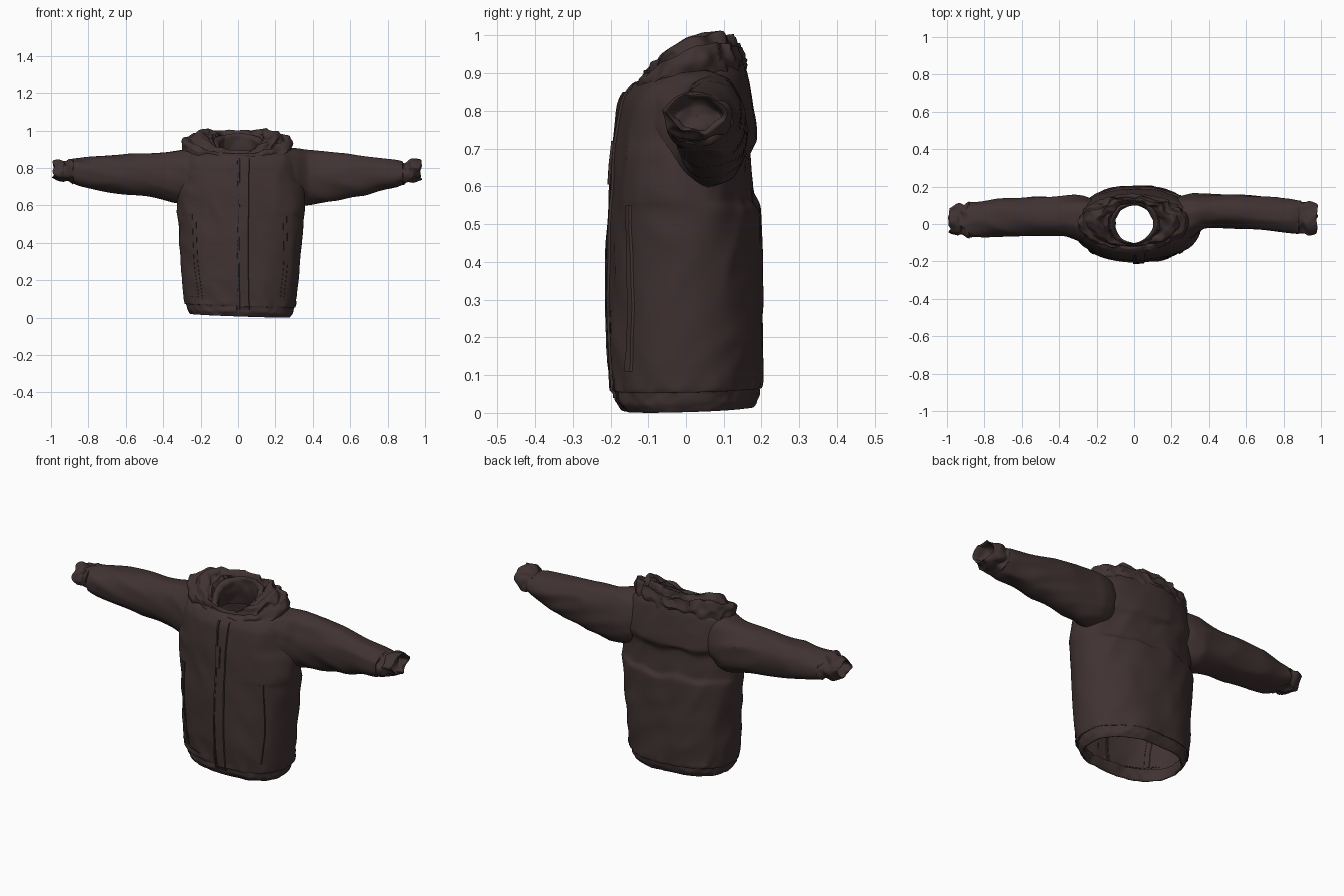
import bpy, bmesh, math
from mathutils import Vector, noise
from mathutils.bvhtree import BVHTree

cloth = bpy.data.materials.new("dark brown cloth")
cloth.diffuse_color = (0.052, 0.032, 0.032, 1)


def finish(name, bm, angle=40):
    bmesh.ops.recalc_face_normals(bm, faces=bm.faces)
    mesh = bpy.data.meshes.new(name)
    bm.to_mesh(mesh)
    bm.free()
    ob = bpy.data.objects.new(name, mesh)
    bpy.context.collection.objects.link(ob)
    mesh.materials.append(cloth)
    bpy.ops.object.select_all(action='DESELECT')
    bpy.context.view_layer.objects.active = ob
    ob.select_set(True)
    bpy.ops.object.shade_smooth_by_angle(angle=math.radians(angle))
    return ob


def resample(keys, n):
    """Smooth in-between rows for a table of ring sizes."""
    out = []
    for i in range(len(keys) - 1):
        p = [keys[max(i - 1, 0)], keys[i], keys[i + 1], keys[min(i + 2, len(keys) - 1)]]
        for k in range(n):
            t = k / n
            row = []
            for a, b, c, d in zip(*p):
                m1, m2 = (c - a) * 0.35, (d - b) * 0.35
                row.append((2*t**3 - 3*t**2 + 1) * b + (t**3 - 2*t**2 + t) * m1
                           + (3*t**2 - 2*t**3) * c + (t**3 - t**2) * m2)
            out.append(row)
    return out + [list(keys[-1])]


def loft(rings):
    bm = bmesh.new()
    rows = [[bm.verts.new(p) for p in r] for r in rings]
    n = len(rows[0])
    for a, b in zip(rows, rows[1:]):
        for j in range(n):
            bm.faces.new((a[j], a[(j + 1) % n], b[(j + 1) % n], b[j]))
    return bm


def spow(v, e):
    return math.copysign(abs(v) ** e, v)


def upright_rings(keys, sub, n, wrinkle):
    """Rows are z, x left, x right, y front, y back, tilt, squareness."""
    rings = []
    for z, xl, xr, yf, yb, tilt, e in resample(keys, sub):
        ring = []
        for j in range(n):
            a = 2 * math.pi * j / n
            c, s = spow(math.cos(a), e), spow(math.sin(a), e)
            x = (xl + xr) / 2 + c * (xr - xl) / 2
            y = (yf + yb) / 2 + s * (yb - yf) / 2
            p = Vector((x, y, z + tilt * y))
            ring.append(p + wrinkle(p, Vector((c, s, 0)).normalized()))
        rings.append(ring)
    return rings


def ridge(v):
    return 0.5 - abs(noise.noise(v)) * 2


# Body: open hem, turned-in edge, sagging back yoke
def body_wrinkle(p, out):
    w = 0.008 * noise.noise(Vector((p.x * 7, p.y * 7, p.z * 3 + 4)))
    w += 0.006 * ridge(Vector((p.x * 8 + p.z * 4, p.y * 8, p.z * 5)))
    drop = 0
    if p.z < 0.09:
        w += 0.005 * noise.noise(p * 40)
        drop = -0.035 * p.x
    if out.y > 0 and 0.5 < p.z < 0.74:    # uneven fold across the back
        drop = 0.09 * noise.noise(Vector((p.x * 6, 0, 2))) * out.y * math.sin((p.z - 0.5) / 0.24 * math.pi)
    return out * w + Vector((0, 0, drop))


body_keys = [
    (0.07, -0.25, 0.27, -0.165, 0.17, 0.0, 0.85),
    (0.02, -0.245, 0.265, -0.16, 0.165, 0.03, 0.85),
    (0.012, -0.255, 0.275, -0.17, 0.175, 0.03, 0.85),
    (0.035, -0.268, 0.29, -0.187, 0.188, 0.03, 0.85),
    (0.066, -0.277, 0.298, -0.193, 0.194, 0.02, 0.85),
    (0.072, -0.285, 0.308, -0.2, 0.201, 0.02, 0.85),
    (0.20, -0.298, 0.325, -0.205, 0.203, 0, 0.87),
    (0.40, -0.312, 0.342, -0.202, 0.2, 0, 0.9),
    (0.53, -0.322, 0.352, -0.198, 0.197, 0, 0.9),
    (0.57, -0.325, 0.355, -0.196, 0.175, 0, 0.9),
    (0.68, -0.325, 0.35, -0.188, 0.168, 0, 0.9),
    (0.73, -0.322, 0.338, -0.183, 0.187, 0, 0.9),
    (0.82, -0.312, 0.32, -0.168, 0.175, 0, 0.9),
    (0.875, -0.29, 0.295, -0.148, 0.163, 0.1, 0.9),
    (0.91, -0.25, 0.25, -0.13, 0.145, 0.25, 1),
    (0.922, -0.2, 0.2, -0.115, 0.125, 0.4, 1),
]
body = loft(upright_rings(body_keys, 7, 112, body_wrinkle))
# cut the armholes
holes = [f for f in body.faces if abs(f.calc_center_median().x) > 0.2 and
         ((f.calc_center_median().y - 0.045) / 0.09) ** 2 +
         ((f.calc_center_median().z - 0.755) / 0.115) ** 2 < 1]
bmesh.ops.delete(body, geom=holes, context='FACES')
surface = BVHTree.FromBMesh(body)
finish("jacket_body", body)


# Folded hood bunched around the neck, with the inside of the collar
def hood_wrinkle(p, out):
    rim = math.hypot(p.x, p.y) < 0.13
    amp = 0.35 if rim else 1
    w = 0.016 * ridge(p * 13) + 0.008 * noise.noise(p * 30)
    lift = (0.015 if rim else 0.04) * out.x ** 2    # higher over the shoulders
    return (out * w + Vector((0, 0, 0.014 * noise.noise(p * 17 + Vector((3, 1, 5)))))) * amp \
        + Vector((0, 0, lift))


hood_keys = [
    (0.855, -0.29, 0.285, -0.138, 0.15, 0.1, 0.95),
    (0.895, -0.297, 0.285, -0.138, 0.155, 0.25, 1),
    (0.92, -0.285, 0.272, -0.128, 0.15, 0.35, 1),
    (0.915, -0.245, 0.24, -0.122, 0.138, 0.4, 1),
    (0.945, -0.215, 0.215, -0.115, 0.125, 0.45, 1),
    (0.94, -0.18, 0.18, -0.112, 0.118, 0.45, 1),
    (0.922, -0.15, 0.15, -0.108, 0.112, 0.48, 1),
    (0.93, -0.118, 0.118, -0.104, 0.106, 0.5, 1),
    (0.915, -0.1, 0.1, -0.1, 0.1, 0.5, 1),
    (0.87, -0.104, 0.104, -0.102, 0.102, 0.4, 1),
    (0.80, -0.125, 0.125, -0.115, 0.12, 0.2, 1),
]
finish("folded_hood", loft(upright_rings(hood_keys, 6, 120, hood_wrinkle)), 35)


# Sleeves: rows are |x|, y low, y high, z low, z high; the end is tucked back inside
def sleeve(name, side, keys):
    rings = []
    for x, y0, y1, z0, z1 in resample(keys, 7):
        ring = []
        for j in range(56):
            a = 2 * math.pi * j / 56
            c, s = spow(math.cos(a), 0.9), spow(math.sin(a), 0.9)
            p = Vector((side * x, (y0 + y1) / 2 + c * (y1 - y0) / 2,
                        (z0 + z1) / 2 + s * (z1 - z0) / 2))
            w = 0.008 * ridge(Vector((p.x * 4 + p.z * 5, p.y * 9, p.z * 9)))
            p += Vector((0, c, s)) * min(w, (y1 - y0) * 0.1)
            if x > 0.88:    # crumpled cuff
                p += 0.018 * noise.noise_vector(p * 20)
            ring.append(p)
        rings.append(ring)
    finish(name, loft(rings), 35)


sleeve("left_sleeve", -1, [
    (0.21, -0.115, 0.125, 0.65, 0.9), (0.26, -0.105, 0.145, 0.62, 0.902),
    (0.32, -0.08, 0.155, 0.614, 0.893),
    (0.38, -0.062, 0.152, 0.625, 0.885), (0.5, -0.06, 0.145, 0.645, 0.878),
    (0.7, -0.065, 0.135, 0.672, 0.868), (0.84, -0.072, 0.122, 0.70, 0.852),
    (0.89, -0.075, 0.12, 0.722, 0.845), (0.92, -0.065, 0.105, 0.738, 0.83),
    (0.945, -0.068, 0.11, 0.735, 0.838), (0.985, -0.045, 0.085, 0.752, 0.832),
    (0.975, -0.035, 0.075, 0.762, 0.822), (0.94, -0.03, 0.07, 0.765, 0.81),
    (0.93, 0.018, 0.022, 0.786, 0.788)])
sleeve("right_sleeve", 1, [
    (0.21, -0.115, 0.13, 0.64, 0.9), (0.26, -0.105, 0.15, 0.605, 0.908),
    (0.32, -0.065, 0.162, 0.6, 0.902),
    (0.38, -0.02, 0.16, 0.605, 0.893), (0.5, -0.02, 0.158, 0.623, 0.883),
    (0.7, -0.035, 0.148, 0.66, 0.86), (0.84, -0.048, 0.13, 0.695, 0.842),
    (0.88, -0.052, 0.122, 0.715, 0.832), (0.905, -0.045, 0.11, 0.73, 0.825),
    (0.935, -0.055, 0.115, 0.732, 0.842), (0.975, -0.045, 0.105, 0.745, 0.838),
    (0.965, -0.035, 0.09, 0.757, 0.825), (0.93, -0.025, 0.08, 0.76, 0.81),
    (0.92, 0.026, 0.03, 0.786, 0.788)])


# Stitched-on strips that follow the cloth of the front
def strip(name, path, width, lift=0.006):
    bm = bmesh.new()
    rows = []
    for x, z in resample(path, 14):
        row = []
        for k, h in ((-1, -0.003), (-0.85, lift), (0, lift), (0.85, lift), (1, -0.003)):
            hit = surface.ray_cast(Vector((x + k * width / 2, -1, z)), Vector((0, 1, 0)))[0]
            if hit:
                row.append(bm.verts.new(hit - Vector((0, h, 0))))
        if len(row) == 5:
            rows.append(row)
    for a, b in zip(rows, rows[1:]):
        for j in range(4):
            bm.faces.new((a[j], a[j + 1], b[j + 1], b[j]))
    finish(name, bm, 30)


strip("front_placket", [(0.035, 0.04), (0.03, 0.3), (0.032, 0.6), (0.035, 0.85)], 0.055)
strip("zip_edge", [(-0.002, 0.04), (0.0, 0.3), (0.005, 0.6), (0.0, 0.85)], 0.01, 0.008)
strip("zip_pull", [(0.018, 0.605), (0.018, 0.65), (0.018, 0.72)], 0.022, 0.012)
strip("left_pocket_welt", [(-0.2, 0.11), (-0.225, 0.3), (-0.235, 0.55)], 0.022)
strip("right_pocket_welt", [(0.235, 0.11), (0.255, 0.3), (0.25, 0.55)], 0.022)
strip("left_pocket_hem", [(-0.25, 0.115), (-0.18, 0.1), (-0.11, 0.1)], 0.02)
